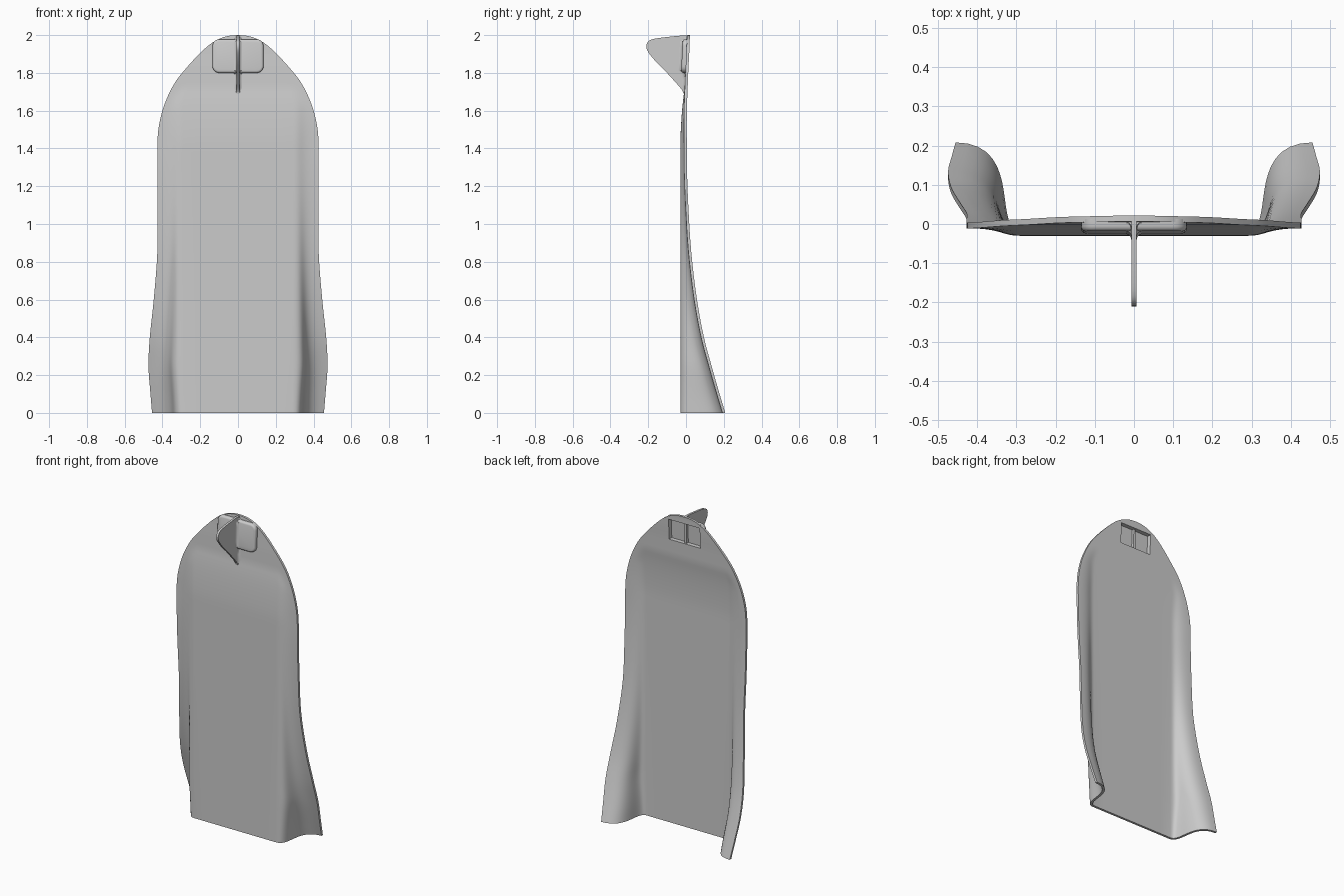
import bpy, bmesh, math
from mathutils import Vector

if "Cube" in bpy.data.objects:
    bpy.data.objects.remove(bpy.data.objects["Cube"])

grey = bpy.data.materials.new("plain grey")
grey.diffuse_color = (0.6, 0.6, 0.6, 1)
grey.use_nodes = True
grey.node_tree.nodes["Principled BSDF"].inputs["Base Color"].default_value = grey.diffuse_color
THICK = 0.015


def finish(name, bm, angle=35):
    bmesh.ops.recalc_face_normals(bm, faces=bm.faces)
    me = bpy.data.meshes.new(name)
    bm.to_mesh(me)
    bm.free()
    me.materials.append(grey)
    ob = bpy.data.objects.new(name, me)
    bpy.context.collection.objects.link(ob)
    smooth(ob, angle)
    return ob


def smooth(ob, angle=35):
    bpy.ops.object.select_all(action='DESELECT')
    ob.select_set(True)
    bpy.context.view_layer.objects.active = ob
    bpy.ops.object.shade_smooth_by_angle(angle=math.radians(angle))


def loft(name, rings, angle=35):
    # closed rings of equal length, joined and capped
    bm = bmesh.new()
    rows = [[bm.verts.new(p) for p in r] for r in rings]
    n = len(rows[0])
    for a, b in zip(rows, rows[1:]):
        for i in range(n):
            j = (i + 1) % n
            bm.faces.new((a[i], a[j], b[j], b[i]))
    for r in (rows[0], rows[-1]):
        # strip caps between the two skins of the ring
        for i in range(n // 2 - 1):
            bm.faces.new((r[i], r[i + 1], r[n - 2 - i], r[n - 1 - i]))
    return finish(name, bm, angle)


def spline(knots, steps):
    pts = [Vector(k) for k in knots]
    ext = [2 * pts[0] - pts[1]] + pts + [2 * pts[-1] - pts[-2]]
    out = []
    for i in range(1, len(ext) - 2):
        a, b, c, d = ext[i - 1:i + 3]
        for s in range(steps):
            t = s / steps
            out.append(0.5 * (2 * b + (c - a) * t + (2 * a - 5 * b + 4 * c - d) * t * t
                              + (3 * b - a - 3 * c + d) * t ** 3))
    return out + [pts[-1]]


# outline: height, half width, back depth of the rim
outline = [(0, .455, .208), (.12, .465, .172), (.25, .474, .135), (.4, .467, .095),
           (.6, .446, .058), (.85, .427, .028), (1.1, .427, .012), (1.3, .427, .005),
           (1.45, .426, .004), (1.55, .413, .004), (1.65, .383, .006), (1.75, .333, .010),
           (1.83, .27, .013), (1.9, .205, .017), (1.95, .15, .019), (1.98, .10, .020),
           (1.995, .055, .021), (2.0, .012, .022)]


def section(z, w, back):
    rim = back - THICK
    t = min(max((z - 1.42) / 0.30, 0), 1)
    floor = -0.03 + (rim + 0.03) * t ** 1.5
    k = min(max((rim - floor) / 0.2, 0), 1)
    # flat floor, then an S-curve out to the rim
    fw = min(0.29, w * 0.75)
    p = [Vector((fw, floor)), Vector((min(.33 + .1 * k, w * .85), floor)),
         Vector((min(.34 - .05 * k, w * .87), rim)), Vector((w, rim))]
    half = [Vector((fw * i / 4, floor)) for i in range(4)]
    for i in range(17):
        s = i / 16
        half.append(p[0] * (1 - s) ** 3 + p[1] * 3 * s * (1 - s) ** 2
                    + p[2] * 3 * s * s * (1 - s) + p[3] * s ** 3)
    front = [Vector((-q.x, q.y)) for q in half[:0:-1]] + half
    skin = []
    for i, q in enumerate(front):
        d = (front[min(i + 1, len(front) - 1)] - front[max(i - 1, 0)]).normalized()
        if i in (0, len(front) - 1):
            d = Vector((1, 0))
        skin.append(q + Vector((-d.y, d.x)) * THICK)
    return [(q.x, q.y, z) for q in front + skin[::-1]]


# curved panel with flared side lips
panel = loft("curved_panel", [section(*k) for k in spline(outline, 4)])


def box(name, half_x, y0, y1, z0, z1, bevel, tilt=0.05):
    bm = bmesh.new()
    bmesh.ops.create_cube(bm, size=1)
    for v in bm.verts:
        v.co = Vector((v.co.x * 2 * half_x, y0 + (v.co.y + .5) * (y1 - y0),
                       z0 + (v.co.z + .5) * (z1 - z0)))
    if bevel:
        # round the corners first, then the front edge
        corners = [e for e in bm.edges if abs(e.verts[0].co.y - e.verts[1].co.y) > 1e-5]
        bmesh.ops.bevel(bm, geom=corners, offset=bevel, segments=5, profile=.5, affect='EDGES')
        rim = [e for e in bm.edges if all(abs(v.co.y - y0) < 1e-5 for v in e.verts)]
        bmesh.ops.bevel(bm, geom=rim, offset=.012, segments=3, profile=.5, affect='EDGES')
    for v in bm.verts:
        v.co.y += (v.co.z - z0) * tilt
    return finish(name, bm, 40)


# raised housing at the top, hollow from behind
housing = box("raised_housing", 0.135, -0.026, 0.004, 1.80, 1.978, 0.035)
cutter = box("pocket_cutter", 0.11, -0.014, 0.10, 1.825, 1.955, 0)
for ob in (panel, housing):
    mod = ob.modifiers.new("pocket", 'BOOLEAN')
    mod.operation = 'DIFFERENCE'
    mod.solver = 'EXACT'
    mod.object = cutter
    bpy.context.view_layer.objects.active = ob
    bpy.ops.object.modifier_apply(modifier=mod.name)
    smooth(ob)
bpy.data.objects.remove(cutter)

# thin fin on the front
fin_knots = [(0.008, 1.998), (-.03, 1.997), (-.10, 1.99), (-.17, 1.98), (-.20, 1.966),
             (-.21, 1.94), (-.20, 1.91), (-.16, 1.86), (-.11, 1.81), (-.06, 1.755),
             (-.025, 1.715), (-.008, 1.685), (0.0, 1.685)]
bm = bmesh.new()
prof = spline(fin_knots, 3)
sides = [[bm.verts.new((x, y, z)) for y, z in prof] for x in (-.007, .007)]
for s in sides:
    bm.faces.new(s)
for i in range(len(prof)):
    j = (i + 1) % len(prof)
    bm.faces.new((sides[0][i], sides[0][j], sides[1][j], sides[1][i]))
finish("fin", bm)

# flared root where the fin meets the panel and housing
rings = []
for z in (1.69, 1.72, 1.76, 1.795, 1.812, 1.85, 1.90, 1.94, 1.966, 1.98, 1.99):
    base = -0.008 + (z - 1.7) * 0.047
    if 1.805 < z < 1.97:
        base = -0.026 + (z - 1.80) * 0.05
    r = min(0.014, (z - 1.68) * 0.5)
    arc = [(0.007 + r * (1 - math.sin(a)), base - r * (1 - math.cos(a)))
           for a in (0, math.pi / 6, math.pi / 3, math.pi / 2)]
    pts = [(x, y, z) for x, y in arc] + [(-x, y, z) for x, y in arc[::-1]]
    rings.append(pts)
loft("fin_root", rings, 40)
